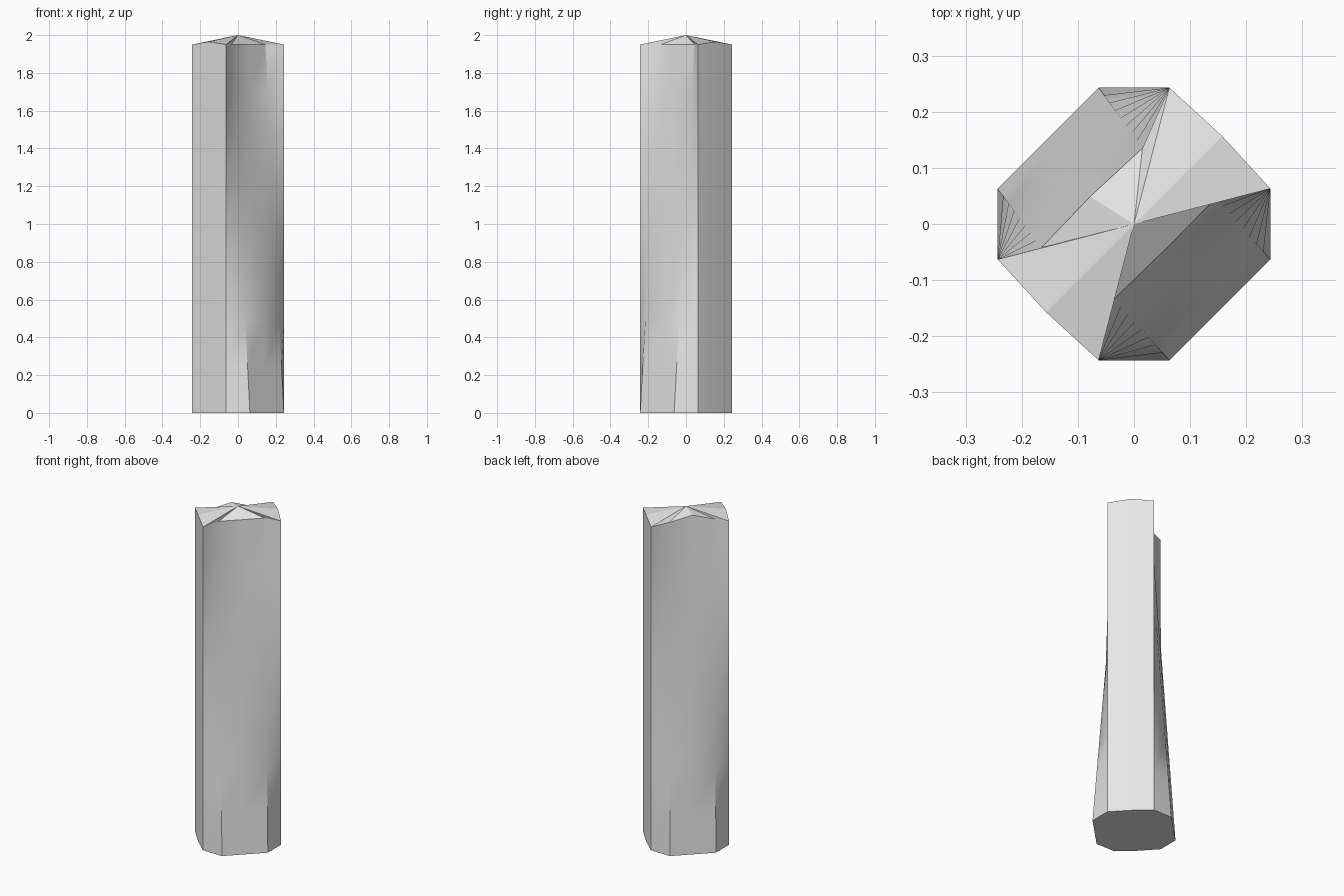
import bpy
import bmesh
import math
from mathutils import Vector

cube = bpy.data.objects.get("Cube")
if cube:
    bpy.data.objects.remove(cube, do_unlink=True)

RINGS = 8
A, B = 0.063, 0.243     # octagon corner offsets
EDGE = 1.95             # height of the top corners

# Outline, counter-clockwise: each diagonal side has a midpoint.
# Each entry: bottom x, y, then top x, y, z
outline = [
    ((-A, -B), (-A, -B, EDGE)),
    ((A, -B), (-0.035, -0.133, EDGE)),
    ((0.153, -0.153), (0.057, -0.044, EDGE)),
    ((B, -A), (0.145, 0.045, EDGE)),
    ((B, A), (B, A, EDGE)),
    ((0.157, 0.157), (0.157, 0.157, 1.965)),
    ((A, B), (A, B, EDGE)),
    ((-A, B), (0.015, 0.135, EDGE)),
    ((-0.153, 0.153), (-0.078, 0.049, 1.985)),
    ((-B, A), (-0.165, -0.042, EDGE)),
    ((-B, -A), (-B, -A, EDGE)),
    ((-0.157, -0.157), (-0.157, -0.157, 1.965)),
]

stone = bpy.data.materials.new("light_grey")
stone.use_nodes = True
grey = (0.8, 0.8, 0.8, 1.0)
stone.diffuse_color = grey
stone.node_tree.nodes["Principled BSDF"].inputs["Base Color"].default_value = grey

# Column: rings blended from the bottom outline to the top outline
bm = bmesh.new()
rings = []
for r in range(RINGS + 1):
    t = r / RINGS
    rings.append([bm.verts.new(Vector((*low, 0)).lerp(Vector(top), t))
                  for low, top in outline])

n = len(outline)
for lower, upper in zip(rings, rings[1:]):
    for i in range(n):
        j = (i + 1) % n
        bm.faces.new((lower[i], lower[j], upper[j], upper[i]))
bm.faces.new(reversed(rings[0]))

# Faceted cap rising to a central peak
peak = bm.verts.new((0, 0, 2))
cap_faces = [bm.faces.new((rings[-1][i], rings[-1][(i + 1) % n], peak))
             for i in range(n)]
bm.faces.index_update()
cap_ids = [f.index for f in cap_faces]

mesh = bpy.data.meshes.new("column")
bm.to_mesh(mesh)
bm.free()
mesh.materials.append(stone)
column = bpy.data.objects.new("column", mesh)
bpy.context.collection.objects.link(column)

# Smooth the twisting sides, keep the cap facets flat
bpy.ops.object.select_all(action='DESELECT')
column.select_set(True)
bpy.context.view_layer.objects.active = column
bpy.ops.object.shade_smooth_by_angle(angle=math.radians(30))
for i in cap_ids:
    mesh.polygons[i].use_smooth = False
